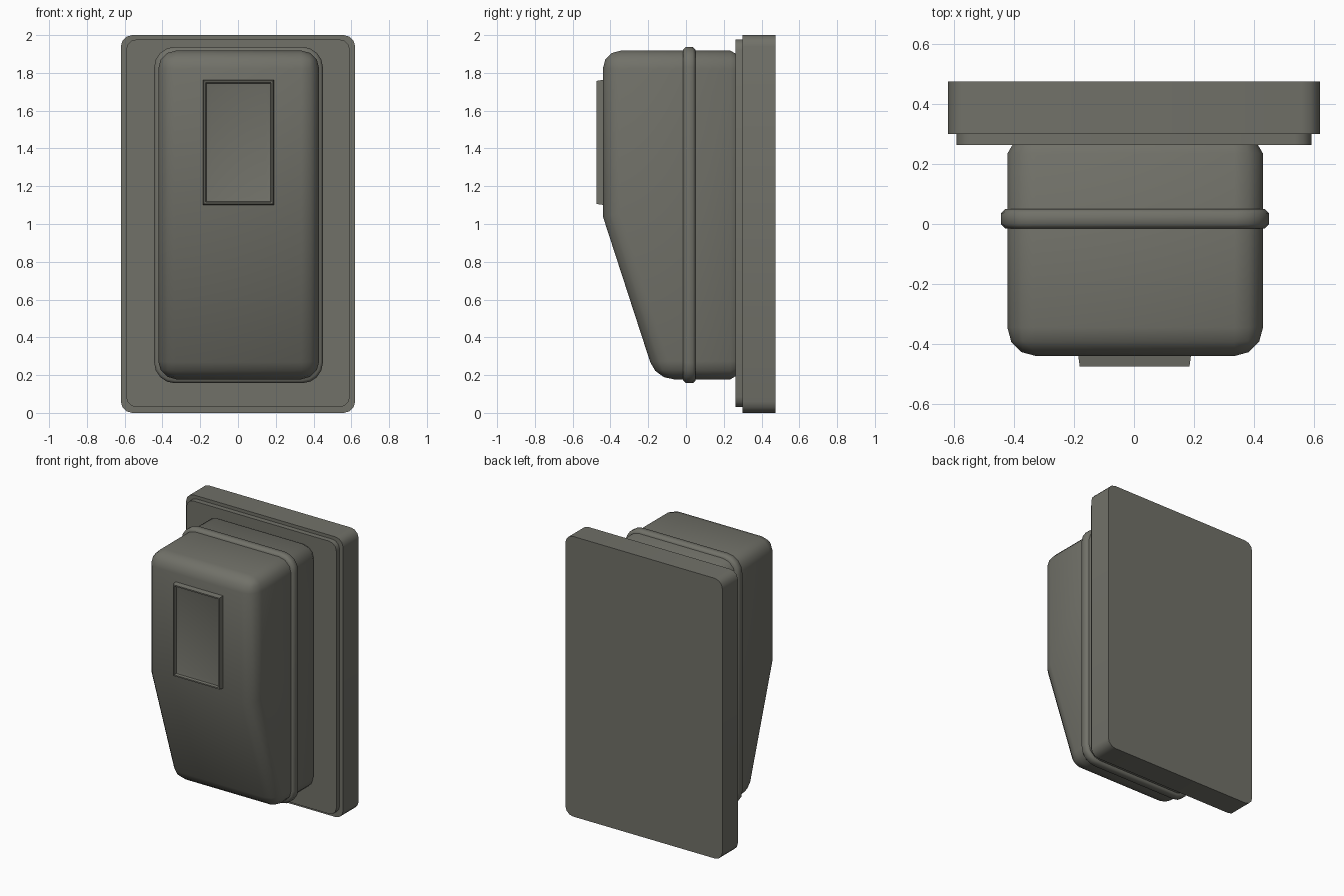
import bpy, bmesh, math
from mathutils import Vector

if "Cube" in bpy.data.objects:
    bpy.data.objects.remove(bpy.data.objects["Cube"])

grey = bpy.data.materials.new("warm_grey")
grey.diffuse_color = (0.165, 0.165, 0.14, 1)
grey.use_nodes = True
grey.node_tree.nodes["Principled BSDF"].inputs["Base Color"].default_value = grey.diffuse_color


def finish(name, bm, angle=50):
    bmesh.ops.recalc_face_normals(bm, faces=bm.faces)
    me = bpy.data.meshes.new(name)
    bm.to_mesh(me)
    bm.free()
    me.materials.append(grey)
    ob = bpy.data.objects.new(name, me)
    bpy.context.collection.objects.link(ob)
    bpy.ops.object.select_all(action='DESELECT')
    ob.select_set(True)
    bpy.context.view_layer.objects.active = ob
    bpy.ops.object.shade_smooth_by_angle(angle=math.radians(angle))
    return ob


def prism(profile, x0, x1):
    """Extrude a (y, z) profile across x."""
    bm = bmesh.new()
    f = bm.faces.new([bm.verts.new((x0, y, z)) for y, z in profile])
    ext = bmesh.ops.extrude_face_region(bm, geom=[f])["geom"]
    for v in ext:
        if isinstance(v, bmesh.types.BMVert):
            v.co.x = x1
    bmesh.ops.recalc_face_normals(bm, faces=bm.faces)
    return bm


def bevel(bm, edges, size, segs):
    bmesh.ops.bevel(bm, geom=edges, offset=size, offset_type='OFFSET',
                    segments=segs, profile=0.5, affect='EDGES')


def along_y(e):
    d = e.verts[0].co - e.verts[1].co
    return abs(d.y) > 1e-4 and abs(d.x) < 1e-4 and abs(d.z) < 1e-4


def inset_move(bm, face, width, dy):
    bmesh.ops.inset_individual(bm, faces=[face], thickness=width)
    for v in face.verts:
        v.co.y += dy


def slab(name, x0, x1, y0, y1, z0, z1, r, segs, chamfer=0):
    bm = prism([(y0, z0), (y1, z0), (y1, z1), (y0, z1)], x0, x1)
    bevel(bm, [e for e in bm.edges if along_y(e)], r, segs)
    if chamfer:
        bevel(bm, [e for e in bm.edges if not along_y(e)], chamfer, 1)
    return finish(name, bm)


# wall plate and its raised step
slab("back_plate", -0.62, 0.62, 0.30, 0.475, 0.0, 2.0, 0.06, 3)
slab("plate_step", -0.592, 0.592, 0.263, 0.31, 0.03, 1.977, 0.055, 3)

# housing: straight upper front, sloped lower front, rounded edges
bm = prism([(0.235, 0.178), (-0.16, 0.178), (-0.44, 1.04),
            (-0.44, 1.918), (0.235, 1.918)], -0.422, 0.43)


def housing_edge(e):
    a, b = (v.co for v in e.verts)
    back = a.y > 0.23 and b.y > 0.23
    bend = abs(a.z - 1.04) < 1e-3 and abs(b.z - 1.04) < 1e-3
    return not (back or bend)


bevel(bm, [e for e in bm.edges if housing_edge(e)], 0.095, 3)
back = max(bm.faces, key=lambda f: f.calc_center_median().y)
inset_move(bm, back, 0.018, 0.03)
finish("housing", bm)

# raised seam band around the housing
slab("seam_band", -0.444, 0.45, -0.015, 0.05, 0.157, 1.938, 0.11, 4, 0.014)

# framed switch window: tapered block with a recessed panel
bm = prism([(-0.43, 1.1), (-0.43, 1.765), (-0.475, 1.757), (-0.475, 1.106)],
           -0.187, 0.191)
for v in bm.verts:
    if v.co.y < -0.47:
        v.co.x -= math.copysign(0.006, v.co.x)
front = min(bm.faces, key=lambda f: f.calc_center_median().y)
inset_move(bm, front, 0.013, 0)
inset_move(bm, front, 0.006, 0.018)
inset_move(bm, front, 0.035, 0.008)
finish("switch_window", bm, 35)
